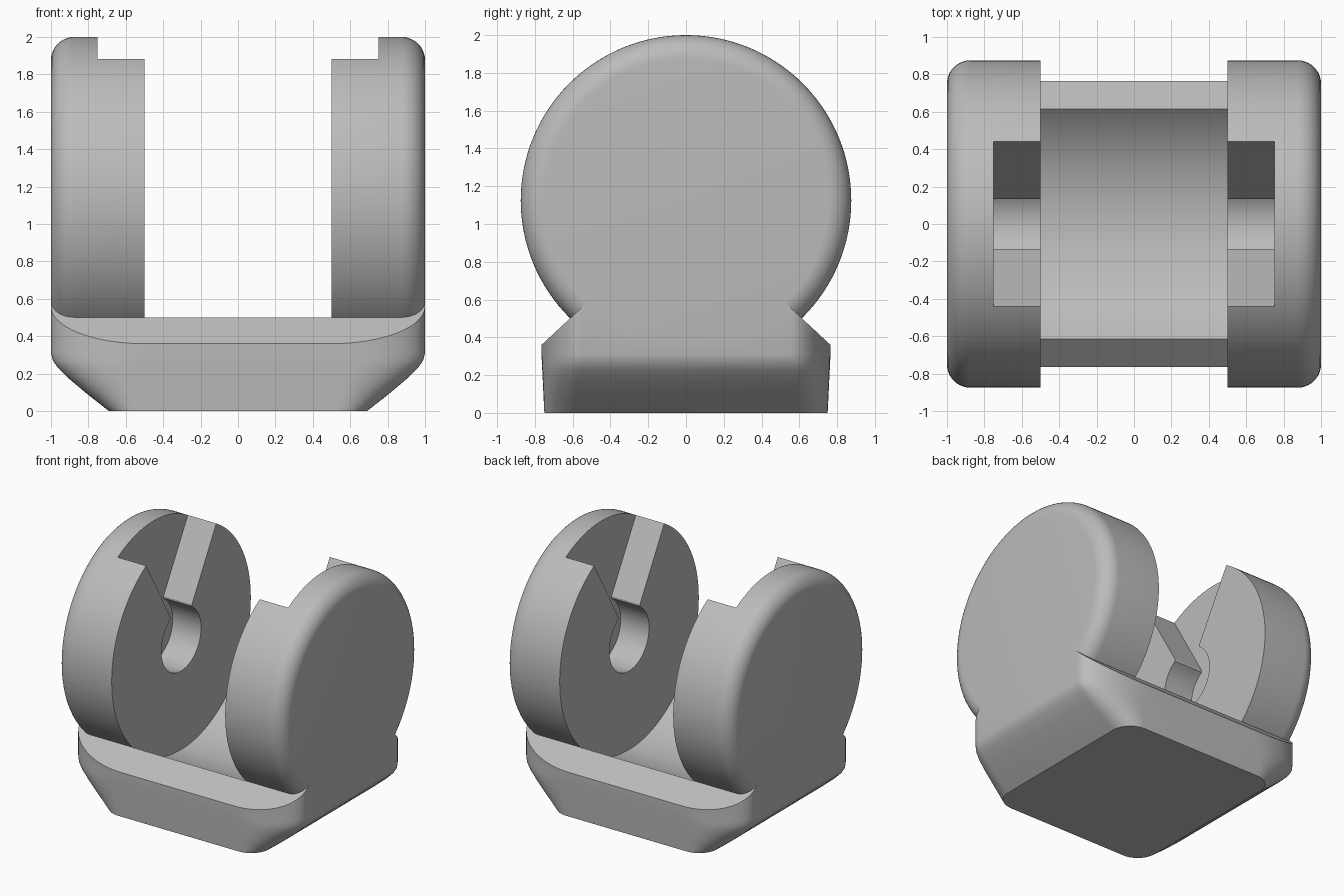
import bpy, bmesh, math
from mathutils import Matrix, Vector

default = bpy.data.objects.get("Cube")
if default:
    bpy.data.objects.remove(default, do_unlink=True)

AXLE_Z, RADIUS, FILLET = 1.125, 0.875, 0.125

grey = bpy.data.materials.new("plain grey")
grey.use_nodes = True
color = (0.5, 0.5, 0.5, 1)
grey.diffuse_color = color
grey.node_tree.nodes["Principled BSDF"].inputs["Base Color"].default_value = color


def make_object(name, bm):
    bmesh.ops.recalc_face_normals(bm, faces=bm.faces[:])
    mesh = bpy.data.meshes.new(name)
    bm.to_mesh(mesh)
    bm.free()
    mesh.materials.append(grey)
    obj = bpy.data.objects.new(name, mesh)
    bpy.context.collection.objects.link(obj)
    return obj


def drum(name, x0, x1, radius, round_side=0):
    """Cylinder along x; the end facing round_side gets a fillet."""
    bm = bmesh.new()
    place = Matrix.Translation(((x0 + x1) / 2, 0, AXLE_Z)) @ Matrix.Rotation(math.pi / 2, 4, 'Y')
    bmesh.ops.create_cone(bm, cap_ends=True, segments=128, radius1=radius,
                          radius2=radius, depth=x1 - x0, matrix=place)
    if round_side:
        end = max(x0 * round_side, x1 * round_side)
        rim = [e for e in bm.edges
               if all(abs(v.co.x * round_side - end) < 1e-4 for v in e.verts)]
        bmesh.ops.bevel(bm, geom=rim, offset=FILLET, segments=10, profile=0.5,
                        affect='EDGES')
    return make_object(name, bm)


def combine(target, tool, operation):
    mod = target.modifiers.new(operation.title(), 'BOOLEAN')
    mod.operation, mod.solver, mod.object = operation, 'EXACT', tool
    bpy.context.view_layer.objects.active = target
    bpy.ops.object.modifier_apply(modifier=mod.name)
    bpy.data.objects.remove(tool, do_unlink=True)


# Flared foot: stacked outlines with elliptical corners
def foot_outline(half_x, half_y, cx, cy, steps=16):
    points = []
    for quarter in range(4):
        for i in range(steps + 1):
            a = (quarter + i / steps) * math.pi / 2
            sx = 1 if quarter in (0, 3) else -1
            sy = 1 if quarter in (0, 1) else -1
            points.append((sx * (half_x - cx) + cx * math.cos(a),
                           sy * (half_y - cy) + cy * math.sin(a)))
    return points


bm = bmesh.new()
rings = []
for z, half_x in ((0, 0.69), (0.09, 0.805), (0.17, 0.9), (0.23, 0.962), (0.27, 0.99), (0.31, 1), (0.62, 1)):
    t = min(z / 0.31, 1)
    outline = foot_outline(half_x, 0.75 + 0.015 * t, 0.16 + 0.34 * t, 0.16 + 0.055 * t)
    rings.append([bm.verts.new((x, y, z)) for x, y in outline])
for low, high in zip(rings, rings[1:]):
    for i in range(len(low)):
        j = (i + 1) % len(low)
        bm.faces.new((low[i], low[j], high[j], high[i]))
bm.faces.new(rings[0])
bm.faces.new(rings[-1])
# Sloped shoulders along front and back
for side in (-1, 1):
    cut = bmesh.ops.bisect_plane(bm, geom=bm.verts[:] + bm.edges[:] + bm.faces[:],
                                 plane_co=Vector((0, side * 0.765, 0.36)),
                                 plane_no=Vector((0, side * 0.93, 1)), clear_outer=True)
    bmesh.ops.holes_fill(bm, edges=[e for e in bm.edges if e.is_boundary], sides=0)
body = make_object("clevis_body", bm)

# Round cheeks on both sides
combine(body, drum("left_cheek", 0.45, 1, RADIUS, 1), 'UNION')
combine(body, drum("right_cheek", -1, -0.45, RADIUS, -1), 'UNION')

# Open gap with its round cradle floor
combine(body, drum("gap_cutter", -0.5, 0.5, RADIUS + 0.001), 'DIFFERENCE')

# Keyhole slot: round seat opening into a flared mouth
hole, neck = 0.25, 0.135
start = math.asin(neck / hole)
arc = [start + (2 * math.pi - 2 * start) * i / 48 for i in range(49)]
profile = [(hole * math.sin(a), AXLE_Z + hole * math.cos(a)) for a in arc]
profile += [(-neck, 1.352), (-0.567, 2.1), (0.567, 2.1), (neck, 1.352)]
bm = bmesh.new()
face = bm.faces.new([bm.verts.new((-0.75, y, z)) for y, z in profile])
moved = bmesh.ops.extrude_face_region(bm, geom=[face])["geom"]
bmesh.ops.translate(bm, vec=(1.5, 0, 0),
                    verts=[v for v in moved if isinstance(v, bmesh.types.BMVert)])
combine(body, make_object("slot_cutter", bm), 'DIFFERENCE')

# Smooth curves, crisp edges
bpy.ops.object.select_all(action='DESELECT')
body.select_set(True)
bpy.context.view_layer.objects.active = body
bpy.ops.object.shade_smooth_by_angle(angle=math.radians(30))
